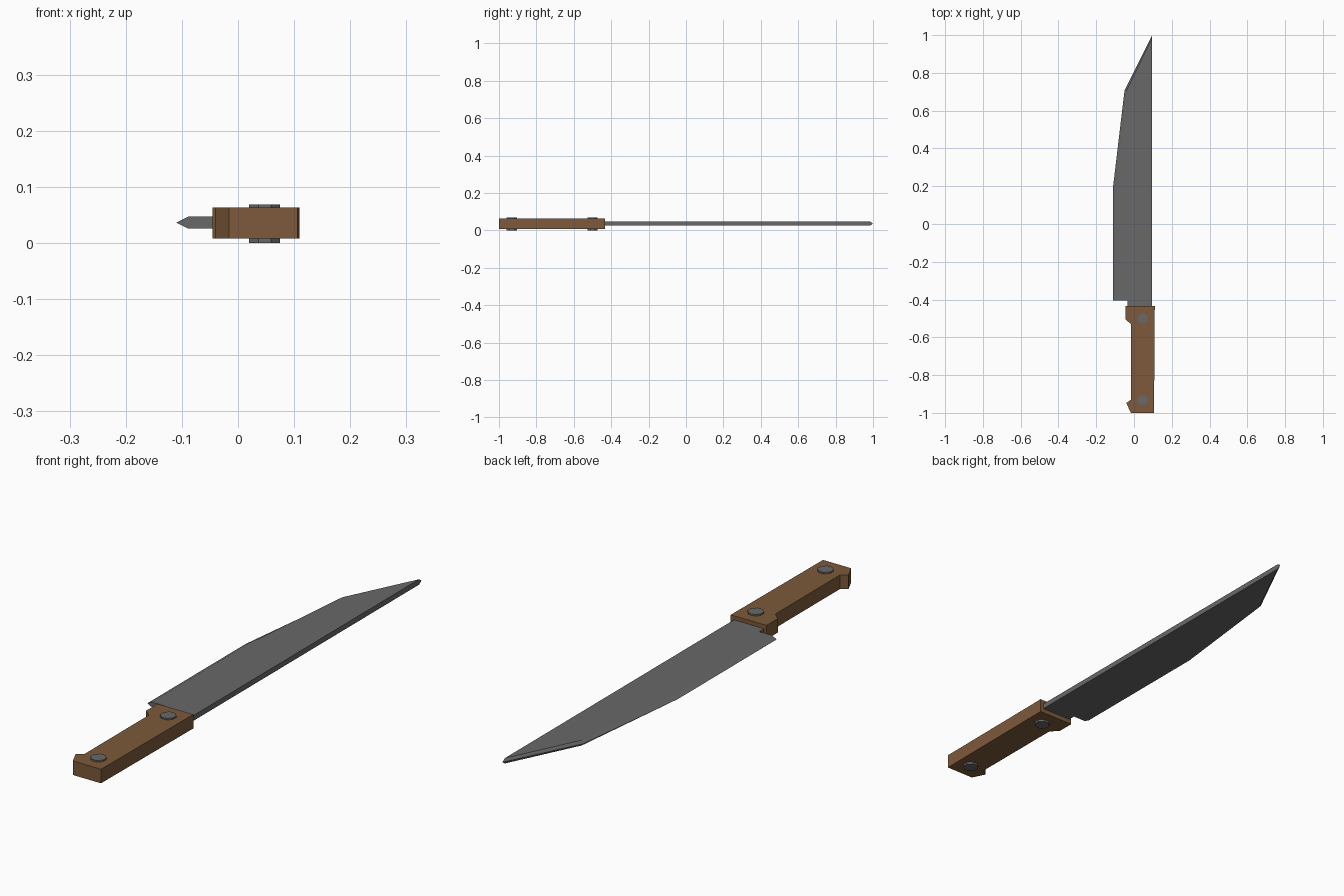
import bpy, bmesh, math

if "Cube" in bpy.data.objects:
    bpy.data.objects.remove(bpy.data.objects["Cube"])


def material(name, rgb):
    m = bpy.data.materials.new(name)
    m.diffuse_color = (*rgb, 1)
    m.use_nodes = True
    m.node_tree.nodes["Principled BSDF"].inputs["Base Color"].default_value = m.diffuse_color
    return m


STEEL = material("steel grey", (0.14, 0.14, 0.14))
WOOD = material("brown wood", (0.205, 0.102, 0.043))


def loft(name, rings, mat):
    """Stack outlines of equal point count, each given as (points, z)."""
    bm = bmesh.new()
    loops = [[bm.verts.new((x, y, z)) for x, y in pts] for pts, z in rings]
    n = len(loops[0])
    for a, b in zip(loops, loops[1:]):
        for i in range(n):
            j = (i + 1) % n
            bm.faces.new((a[i], a[j], b[j], b[i]))
    bm.faces.new(loops[0][::-1])
    bm.faces.new(loops[-1])
    bmesh.ops.recalc_face_normals(bm, faces=bm.faces)
    me = bpy.data.meshes.new(name)
    bm.to_mesh(me)
    bm.free()
    me.materials.append(mat)
    ob = bpy.data.objects.new(name, me)
    bpy.context.collection.objects.link(ob)
    return ob


# Blade: flat sides with a ground cutting edge in the middle plane
back = [(-0.035, -0.405), (-0.035, -0.46), (0.096, -0.46)]
edge = back + [(0.096, 1.0), (-0.05, 0.708), (-0.11, 0.204), (-0.11, -0.405)]
flat = back + [(0.096, 0.985), (-0.041, 0.704), (-0.089, 0.204), (-0.089, -0.405)]
loft("blade", [(flat, 0.026), (edge, 0.0365), (flat, 0.047)], STEEL)

# Handle: extruded grip with finger guard and pommel hook
grip = [(-0.045, -0.434), (-0.045, -0.505), (-0.016, -0.53), (-0.016, -0.93),
        (-0.041, -0.948), (-0.016, -1.0), (0.106, -1.0), (0.11, -0.434)]
loft("handle", [(grip, 0.008), (grip, 0.063)], WOOD)

# Rivets: pins passing right through the handle
for name, y in (("front_rivet", -0.5), ("rear_rivet", -0.932)):
    r = 0.0275 / math.cos(math.pi / 8)
    ring = [(0.0475 + r * math.cos((k + 0.5) * math.pi / 4),
             y + r * math.sin((k + 0.5) * math.pi / 4)) for k in range(8)]
    loft(name, [(ring, 0.0), (ring, 0.069)], STEEL)
